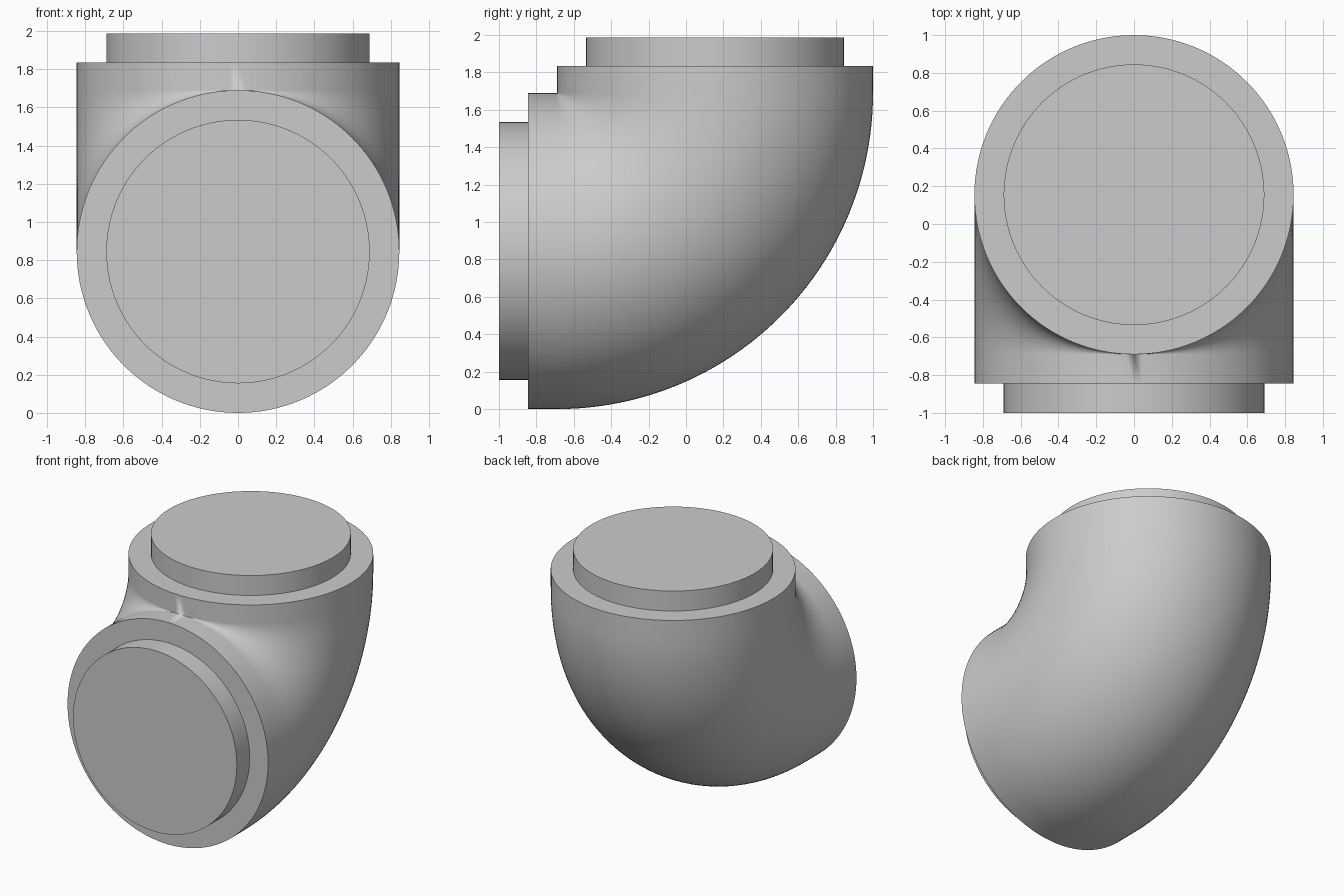
import bpy, bmesh, math
from mathutils import Matrix, Vector

cube = bpy.data.objects.get("Cube")
if cube:
    bpy.data.objects.remove(cube, do_unlink=True)

SIDES = 128
BEND_STEPS = 48
R = 0.845            # pipe radius, equal to the bend radius
PLUG_R = 0.69
COLLAR = 0.145       # straight length at each mouth
PLUG = 0.152         # how far each plug stands out
PIVOT = Vector((0, -0.69, 1.69))

grey = bpy.data.materials.new("plain_grey")
grey.use_nodes = True
colour = (0.6, 0.6, 0.6, 1)
grey.diffuse_color = colour
grey.node_tree.nodes["Principled BSDF"].inputs["Base Color"].default_value = colour


def station(angle, lift=0.0):
    """Frame of a pipe section: swung about the pivot, then moved along the pipe."""
    return (Matrix.Translation(PIVOT) @ Matrix.Rotation(angle, 4, "X")
            @ Matrix.Translation((0, R, lift)))


def swept_tube(name, frames, radius):
    bm = bmesh.new()
    rings = []
    for frame in frames:
        ring = []
        for i in range(SIDES):
            a = math.tau * i / SIDES
            ring.append(bm.verts.new(
                frame @ Vector((radius * math.cos(a), radius * math.sin(a), 0))))
        rings.append(ring)
    for r1, r2 in zip(rings, rings[1:]):
        for i in range(SIDES):
            j = (i + 1) % SIDES
            bm.faces.new((r1[i], r1[j], r2[j], r2[i]))
    bm.faces.new(rings[0])
    bm.faces.new(rings[-1])
    # The inside of the bend closes to a single point
    bmesh.ops.remove_doubles(bm, verts=bm.verts, dist=0.0001)
    bmesh.ops.recalc_face_normals(bm, faces=bm.faces)
    mesh = bpy.data.meshes.new(name)
    bm.to_mesh(mesh)
    bm.free()
    mesh.materials.append(grey)
    obj = bpy.data.objects.new(name, mesh)
    bpy.context.collection.objects.link(obj)
    bpy.ops.object.select_all(action="DESELECT")
    obj.select_set(True)
    bpy.context.view_layer.objects.active = obj
    bpy.ops.object.shade_smooth_by_angle(angle=math.radians(35))
    return obj


# Elbow: straight collar, quarter bend, straight collar
quarter = -math.pi / 2
bend = [station(quarter * i / BEND_STEPS) for i in range(BEND_STEPS + 1)]
swept_tube("elbow_body",
           [station(0, COLLAR)] + bend + [station(quarter, -COLLAR - 0.01)], R)

# Narrower plug at each mouth
swept_tube("top_plug", [station(0, COLLAR - 0.01), station(0, COLLAR + PLUG)], PLUG_R)
swept_tube("front_plug", [station(quarter, -COLLAR), station(quarter, -0.31)], PLUG_R)
